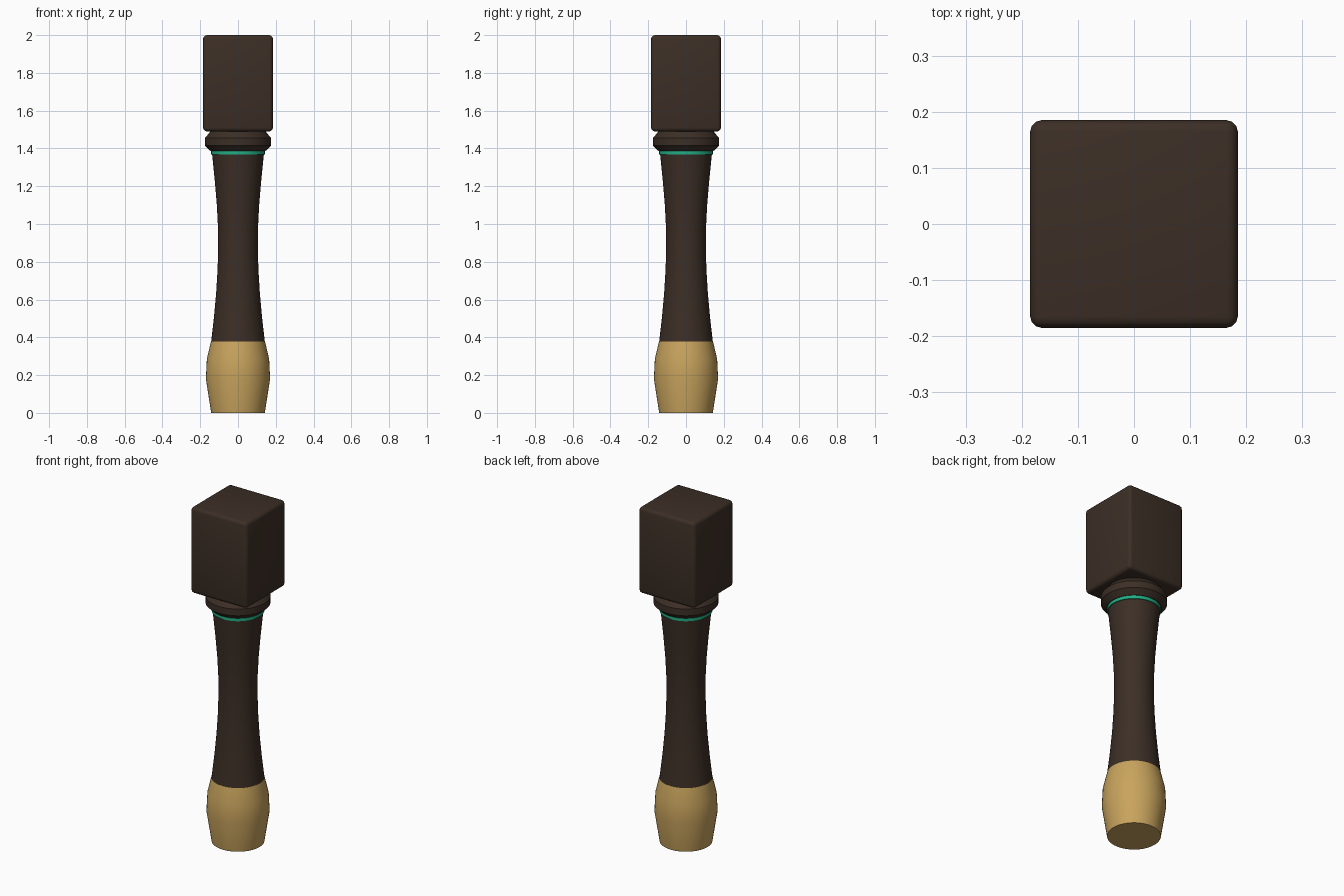
import bpy, bmesh, math

if "Cube" in bpy.data.objects:
    bpy.data.objects.remove(bpy.data.objects["Cube"], do_unlink=True)


def material(name, color):
    mat = bpy.data.materials.new(name)
    mat.use_nodes = True
    mat.diffuse_color = (*color, 1)
    bsdf = next(n for n in mat.node_tree.nodes if n.type == 'BSDF_PRINCIPLED')
    bsdf.inputs["Base Color"].default_value = (*color, 1)
    return mat


def finish(name, bm, mat, angle):
    mesh = bpy.data.meshes.new(name)
    bmesh.ops.recalc_face_normals(bm, faces=bm.faces)
    bm.to_mesh(mesh)
    bm.free()
    mesh.materials.append(mat)
    obj = bpy.data.objects.new(name, mesh)
    bpy.context.collection.objects.link(obj)
    bpy.ops.object.select_all(action='DESELECT')
    obj.select_set(True)
    bpy.context.view_layer.objects.active = obj
    bpy.ops.object.shade_smooth_by_angle(angle=math.radians(angle))
    return obj


def turned(name, profile, mat, angle=30, sides=48):
    """Closed lathe part from (radius, height) pairs, listed bottom to top."""
    bm = bmesh.new()
    rings = []
    for r, z in profile:
        rings.append([bm.verts.new((r * math.cos(2 * math.pi * i / sides),
                                    r * math.sin(2 * math.pi * i / sides), z))
                      for i in range(sides)])
    for low, high in zip(rings, rings[1:]):
        for i in range(sides):
            j = (i + 1) % sides
            bm.faces.new((low[i], low[j], high[j], high[i]))
    bm.faces.new(rings[0][::-1])
    bm.faces.new(rings[-1])
    return finish(name, bm, mat, angle)


wood = material("dark brown wood", (0.045, 0.028, 0.019))
brass = material("brass gold", (0.58, 0.37, 0.11))
green = material("green accent", (0.015, 0.42, 0.23))

# Barrel-shaped foot
turned("foot_cap", [(0.142, 0), (0.17, 0.18), (0.165, 0.285), (0.143, 0.378)], brass)

# Waisted shaft
turned("shaft", [(0.142, 0.378), (0.128, 0.5), (0.116, 0.63), (0.108, 0.76),
                 (0.105, 0.88), (0.106, 0.98), (0.112, 1.1), (0.122, 1.22),
                 (0.137, 1.37)], wood)

# Thin coloured ring under the collar
turned("accent_ring", [(0.142, 1.367), (0.142, 1.388)], green)

# Chamfered collar and neck
turned("collar", [(0.145, 1.386), (0.175, 1.415), (0.175, 1.455), (0.142, 1.495)],
       wood, angle=25)

# Square top block with softened edges
bm = bmesh.new()
bmesh.ops.create_cube(bm, size=1)
for v in bm.verts:
    v.co.x *= 0.37
    v.co.y *= 0.37
    v.co.z = v.co.z * 0.51 + 1.745
bmesh.ops.bevel(bm, geom=bm.edges[:], offset=0.02, segments=3,
                profile=0.5, affect='EDGES')
finish("top_block", bm, wood, 35)
